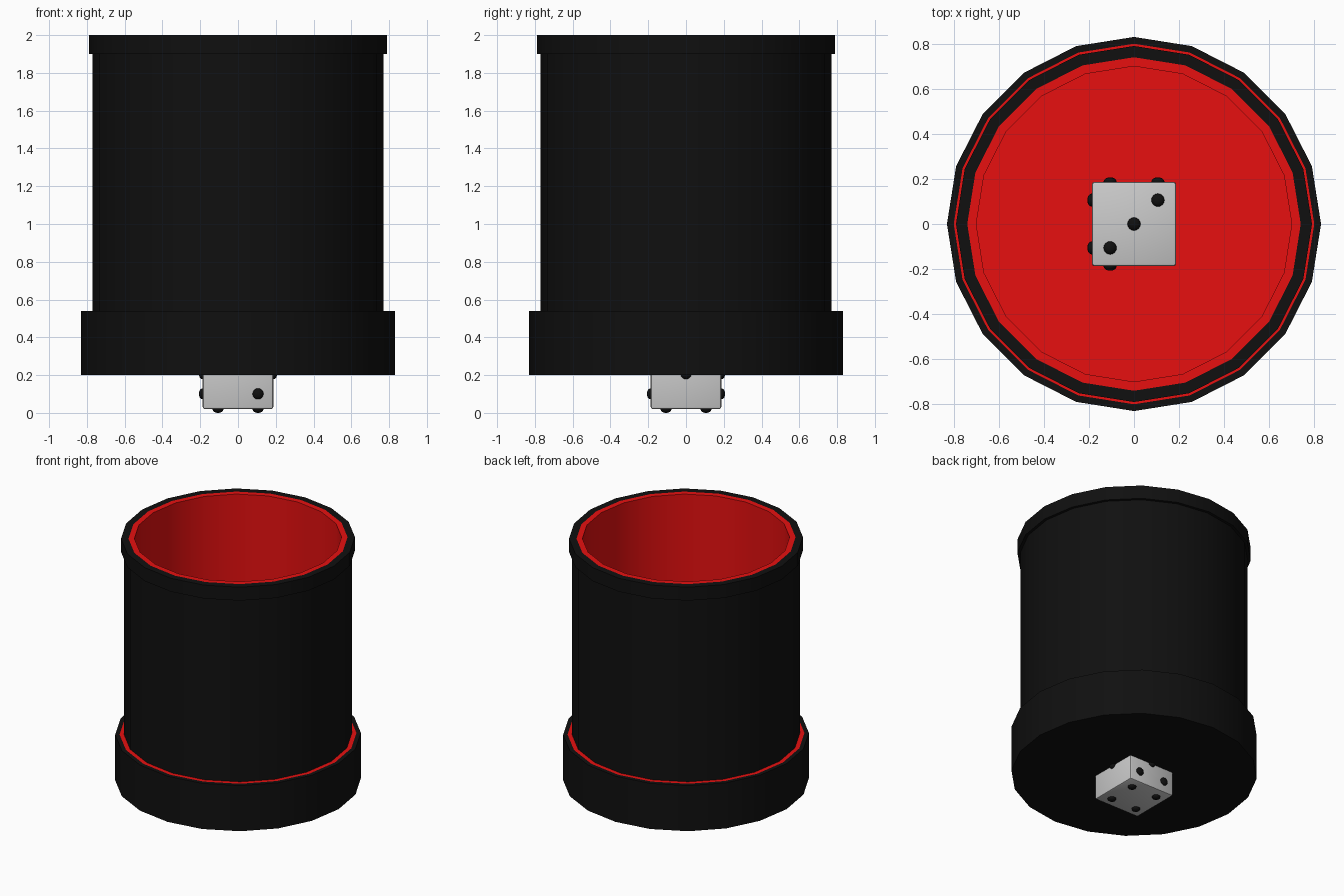
import bpy, bmesh
from math import radians, pi
from mathutils import Vector, Matrix

if "Cube" in bpy.data.objects:
    bpy.data.objects.remove(bpy.data.objects["Cube"])

SIDES = 20


def material(name, rgb):
    m = bpy.data.materials.new(name)
    m.diffuse_color = (*rgb, 1)
    m.use_nodes = True
    m.node_tree.nodes["Principled BSDF"].inputs["Base Color"].default_value = m.diffuse_color
    return m


BLACK = material("black_leather", (0.005, 0.005, 0.005))
RED = material("red_felt", (0.8, 0.005, 0.005))


def finish(bm, name, mat=None):
    bmesh.ops.recalc_face_normals(bm, faces=bm.faces)
    me = bpy.data.meshes.new(name)
    bm.to_mesh(me)
    bm.free()
    ob = bpy.data.objects.new(name, me)
    bpy.context.collection.objects.link(ob)
    if mat:
        me.materials.append(mat)
    bpy.ops.object.select_all(action='DESELECT')
    bpy.context.view_layer.objects.active = ob
    ob.select_set(True)
    bpy.ops.object.shade_smooth_by_angle(angle=radians(30))
    return ob


def lathe(name, profile, mat, closed=True):
    bm = bmesh.new()
    vs = [bm.verts.new((r, 0, z)) for r, z in profile]
    pairs = list(zip(vs, vs[1:])) + ([(vs[-1], vs[0])] if closed else [])
    es = [bm.edges.new(p) for p in pairs]
    bmesh.ops.spin(bm, geom=vs + es, axis=(0, 0, 1), cent=(0, 0, 0),
                   angle=2 * pi, steps=SIDES, use_duplicate=False)
    bmesh.ops.remove_doubles(bm, verts=bm.verts, dist=1e-4)
    return finish(bm, name, mat)


# Cup: outer wall with rim, base collar, red seam and red lining
lathe("cup_wall", [(.74, 2), (.79, 2), (.79, 1.9), (.77, 1.9), (.77, .22), (.74, .22)], BLACK)
lathe("base_collar", [(0, .2), (.83, .2), (.83, .54), (.80, .54), (.80, .21), (0, .21)], BLACK, False)
lathe("base_seam", [(.80, .54), (.77, .54), (.77, .22), (.80, .22)], RED)
lathe("cup_lining", [(0, .25), (.70, .25), (.70, 2), (.74, 2), (.74, .22), (0, .22)], RED, False)

# Die body
HALF, STEP, CENTRE = .187, .106, Vector((0, 0, .207))
bm = bmesh.new()
bmesh.ops.create_cube(bm, size=2 * HALF, matrix=Matrix.Translation(CENTRE))
bmesh.ops.bevel(bm, geom=bm.edges[:], offset=.012, segments=2, profile=.5, affect='EDGES')
finish(bm, "die")

# Pips: face normal, first and second in-face axes, grid positions
X, Y, Z = Vector((1, 0, 0)), Vector((0, 1, 0)), Vector((0, 0, 1))
corners = [(a, b) for a in (-1, 1) for b in (-1, 1)]
faces = [
    (Z, X, Y, [(-1, -1), (0, 0), (1, 1)]),
    (-Z, X, Y, corners),
    (-Y, X, Z, [(-1, 1), (1, -1)]),
    (Y, X, Z, corners + [(0, 0)]),
    (X, Y, Z, [(0, 0)]),
    (-X, Y, Z, corners + [(-1, 0), (1, 0)]),
]
bm = bmesh.new()
for n, u, v, spots in faces:
    turn = n.to_track_quat('Z', 'Y').to_matrix().to_4x4()
    for a, b in spots:
        pos = CENTRE + n * HALF + (u * a + v * b) * STEP
        bmesh.ops.create_uvsphere(bm, u_segments=16, v_segments=10, radius=.029,
                                  matrix=Matrix.Translation(pos) @ turn @ Matrix.Diagonal((1, 1, .7, 1)))
finish(bm, "die_pips", BLACK)
